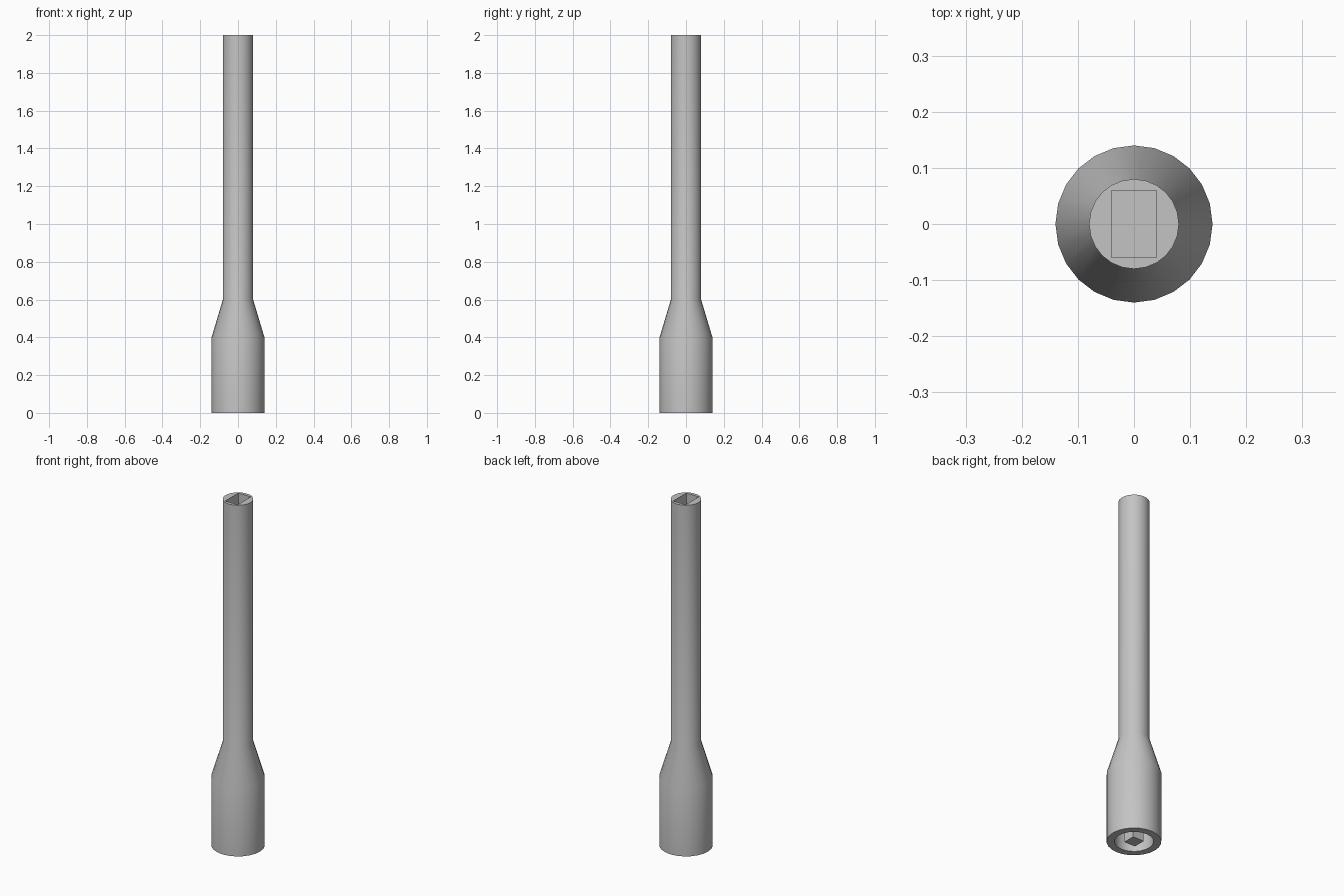
import bpy
import bmesh
import math

SIDES = 24
BORE_DEPTH = 0.4
SLOT_DEPTH = 0.25

if "Cube" in bpy.data.objects:
    bpy.data.objects.remove(bpy.data.objects["Cube"], do_unlink=True)


def flat_material(name, colour):
    mat = bpy.data.materials.new(name)
    mat.use_nodes = True
    mat.diffuse_color = colour
    mat.node_tree.nodes["Principled BSDF"].inputs["Base Color"].default_value = colour
    return mat


def add_object(name, bm, mat):
    bmesh.ops.recalc_face_normals(bm, faces=bm.faces)
    mesh = bpy.data.meshes.new(name)
    bm.to_mesh(mesh)
    bm.free()
    mesh.materials.append(mat)
    obj = bpy.data.objects.new(name, mesh)
    bpy.context.collection.objects.link(obj)
    return obj


def box(name, size_x, size_y, z_low, z_high, mat):
    bm = bmesh.new()
    bmesh.ops.create_cube(bm, size=1)
    for v in bm.verts:
        v.co.x *= size_x
        v.co.y *= size_y
        v.co.z = z_high if v.co.z > 0 else z_low
    return add_object(name, bm, mat)


def lathe(name, profile, mat):
    """Ring of vertices for each (radius, height), joined and capped at both ends."""
    bm = bmesh.new()
    rings = []
    for radius, z in profile:
        angles = [math.tau * i / SIDES for i in range(SIDES)]
        rings.append([bm.verts.new((radius * math.cos(a), radius * math.sin(a), z))
                      for a in angles])
    for low, high in zip(rings, rings[1:]):
        for i in range(SIDES):
            j = (i + 1) % SIDES
            bm.faces.new((low[i], low[j], high[j], high[i]))
    bm.faces.new(rings[0])
    bm.faces.new(rings[-1])
    return add_object(name, bm, mat)


grey = flat_material("plain grey", (0.55, 0.55, 0.55, 1))

# Handle body: thin shaft, flared shoulder, wide socket with a round bore
body = lathe("socket_shaft", [(0.08, 2), (0.08, 0.6), (0.14, 0.4), (0.14, 0),
                              (0.1, 0), (0.1, BORE_DEPTH)], grey)

# Rectangular slot cut into the top of the shaft
cutter = box("slot_cutter", 0.08, 0.12, 2 - SLOT_DEPTH, 2.1, grey)
cutter.hide_render = True
cut = body.modifiers.new("slot", "BOOLEAN")
cut.operation = "DIFFERENCE"
cut.solver = "EXACT"
cut.object = cutter
bpy.ops.object.select_all(action="DESELECT")
bpy.context.view_layer.objects.active = body
body.select_set(True)
bpy.ops.object.modifier_apply(modifier="slot")
bpy.data.objects.remove(cutter, do_unlink=True)
bpy.ops.object.shade_smooth_by_angle(angle=math.radians(30))

# Square drive peg standing in the bore, flush with the rim
box("drive_peg", 0.07, 0.07, 0, BORE_DEPTH + 0.01, grey)
